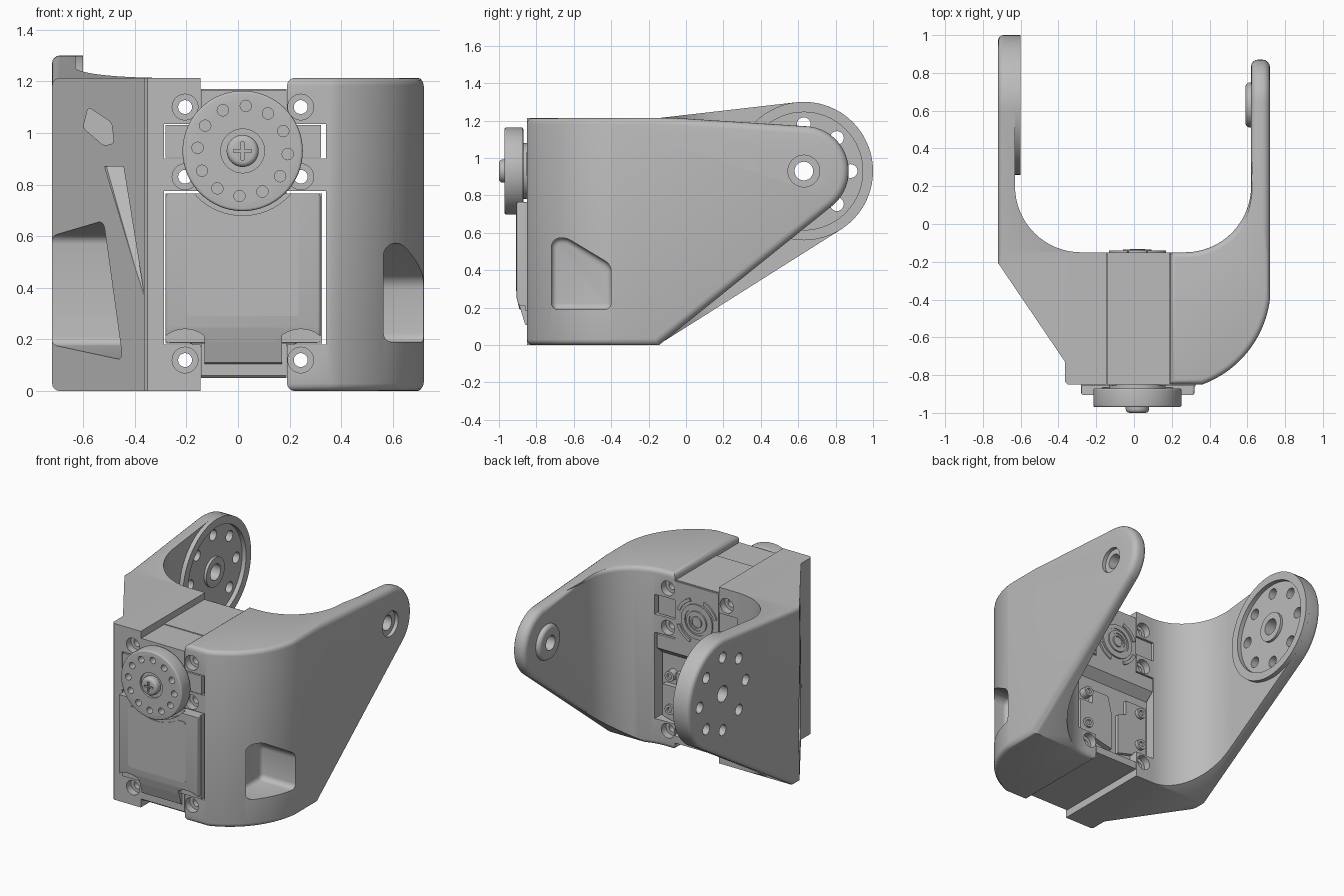
import bpy, bmesh, math
from math import sin, cos, pi, radians, atan2, acos, hypot
from mathutils import Vector

cube = bpy.data.objects.get("Cube")
if cube:
    bpy.data.objects.remove(cube, do_unlink=True)

grey = bpy.data.materials.new("plain grey")
grey.use_nodes = True
grey.diffuse_color = (0.5, 0.5, 0.5, 1)
grey.node_tree.nodes["Principled BSDF"].inputs["Base Color"].default_value = (0.5, 0.5, 0.5, 1)

PLACE = {"x": lambda u, v, t: (t, u, v),
         "y": lambda u, v, t: (u, t, v),
         "z": lambda u, v, t: (u, v, t)}
parts = []


def arc(c, r, a, b, n=16):
    return [(c[0] + r * cos(radians(a + (b - a) * i / n)),
             c[1] + r * sin(radians(a + (b - a) * i / n))) for i in range(n + 1)]


def circle(c, r, n=40):
    return arc(c, r, 0, 360, n)[:-1]


def rect(u0, u1, v0, v1):
    return [(u0, v0), (u1, v0), (u1, v1), (u0, v1)]


def prism(name, outlines, axis, a, b, rim=0, caps="b", rounding=0):
    """Extrude one or more outlines along an axis, with optional rounded edges."""
    if not isinstance(outlines[0], list):
        outlines = [outlines]
    bm = bmesh.new()
    ends, sides = {"a": set(), "b": set()}, []
    for pts in outlines:
        low = [bm.verts.new(PLACE[axis](u, v, a)) for u, v in pts]
        high = [bm.verts.new(PLACE[axis](u, v, b)) for u, v in pts]
        bm.faces.new(low)
        bm.faces.new(high)
        for i in range(len(pts)):
            j = (i + 1) % len(pts)
            bm.faces.new((low[i], low[j], high[j], high[i]))
            sides.append(bm.edges.get((low[i], high[i])))
    bmesh.ops.recalc_face_normals(bm, faces=bm.faces)
    if rounding:
        bmesh.ops.bevel(bm, geom=sides, offset=rounding, segments=4, profile=0.5, affect="EDGES")
    if rim:
        k = "xyz".index(axis)
        goal = [{"a": a, "b": b}[c] for c in caps]
        edges = [e for e in bm.edges
                 if any(all(abs(v.co[k] - g) < 1e-5 for v in e.verts) for g in goal)]
        bmesh.ops.bevel(bm, geom=edges, offset=rim, segments=4, profile=0.5, affect="EDGES")
    mesh = bpy.data.meshes.new(name)
    bm.to_mesh(mesh)
    bm.free()
    obj = bpy.data.objects.new(name, mesh)
    bpy.context.scene.collection.objects.link(obj)
    parts.append(obj)
    return obj


def boolean(targets, tool, operation="DIFFERENCE"):
    for obj in targets:
        mod = obj.modifiers.new("cut", "BOOLEAN")
        mod.operation, mod.solver, mod.object = operation, "EXACT", tool
        bpy.context.view_layer.update()
        graph = bpy.context.evaluated_depsgraph_get()
        mesh = bpy.data.meshes.new_from_object(obj.evaluated_get(graph))
        obj.modifiers.clear()
        obj.data = mesh
    parts.remove(tool)
    bpy.data.objects.remove(tool, do_unlink=True)


def cut(targets, *args, **kw):
    boolean(targets, prism("cutter", *args, **kw))


PIVOT = (0.63, 0.93)      # y, z of the arm joint
HORN = (0.018, 0.93)      # x, z of the motor shaft


def arm_profile(r, low, high):
    """Side outline: square block with edges running tangent to a round end."""
    def tangent(p, sign):
        dy, dz = p[0] - PIVOT[0], p[1] - PIVOT[1]
        return math.degrees(atan2(dz, dy) + sign * acos(r / hypot(dy, dz)))
    end = arc(PIVOT, r, tangent((-0.15, low), 1), tangent((-0.15, high), -1), 32)
    return [(-0.9, low), (-0.15, low)] + end + [(-0.15, high), (-0.9, high)]


# Left bracket: curved outer wall and slim arm
plan = ([(0.19, -0.85)] + arc((0.17, -0.33), 0.554, -69.8, 0, 20) + [(0.724, 1.1), (0.62, 1.1)]
        + arc((0.27, 0.2), 0.35, 0, -90) + [(0.19, -0.15)])
left = prism("left_bracket", plan, "z", 0, 1.213, rim=0.03, caps="ab")
boolean([left], prism("limit", arm_profile(0.24, -0.005, 1.22), "x", 0.1, 0.72, rim=0.04), "INTERSECT")

# Soften the inner edge of the slim arm
bm = bmesh.new()
bm.from_mesh(left.data)
inner = [e for e in bm.edges if len(e.link_faces) == 2 and e.calc_face_angle(0) > 0.9
         and all(abs(v.co.x - 0.62) < 1e-3 and v.co.y > 0.19 for v in e.verts)]
bmesh.ops.bevel(bm, geom=inner, offset=0.035, segments=4, profile=0.5, affect="EDGES")
bm.to_mesh(left.data)
bm.free()

# Right bracket: chamfered outer wall and wide arm
plan = ([(-0.145, -0.85), (-0.145, -0.15)] + arc((-0.28, 0.2), 0.35, -90, -180)
        + [(-0.63, 1.1), (-0.724, 1.1), (-0.724, -0.2), (-0.365, -0.73), (-0.365, -0.835), (-0.35, -0.85)])
right = prism("right_bracket", plan, "z", -0.1, 1.5)
boolean([right], prism("limit", arm_profile(0.37, 0, 1.213), "x", -0.72, 0, rim=0.03, caps="a"), "INTERSECT")

# Openings for the motor between the screw tabs
for z0, z1 in ((0.18, 0.775), (0.9, 1.035)):
    cut([left], rect(0, 0.34, z0, z1), "y", -1, 0)
    cut([right], rect(-0.287, 0, z0, z1), "y", -1, 0)

# Screw holes through the tabs, countersunk front and back
for bracket, x in ((left, 0.243), (right, -0.205)):
    spots = [(x, z) for z in (0.12, 0.83, 1.1)]
    cut([bracket], [circle(s, 0.027, 20) for s in spots], "y", -1, 0)
    for y0, y1 in ((-0.9, -0.8), (-0.2, -0.1)):
        cut([bracket], [circle(s, 0.05, 28) for s in spots], "y", y0, y1)

# Pockets in the outer walls
cut([left], [(-0.72, 0.19), (-0.4, 0.19), (-0.4, 0.43), (-0.65, 0.58), (-0.72, 0.56)],
    "x", 0.46, 0.9, rim=0.03, caps="a", rounding=0.035)
cut([right], [(-0.5, 0.66), (-0.61, 0.12), (-0.2, 0.18), (-0.2, 0.6)],
    "x", -0.9, -0.42, rounding=0.03)
cut([right], [(-0.6, 1.02), (-0.58, 1.1), (-0.49, 1.04), (-0.48, 0.96), (-0.52, 0.95)],
    "y", -0.9, -0.36, rounding=0.012)

# Slanted relief in the chamfered wall
bm = bmesh.new()
for p in ((-0.51, -0.5, 0.87), (-0.362, -0.56, 0.87), (-0.362, -0.74, 0.35)):
    for shift in ((0, 0, 0), (-0.3, -0.2, 0)):
        bm.verts.new(Vector(p) + Vector(shift))
bmesh.ops.convex_hull(bm, input=bm.verts)
bmesh.ops.recalc_face_normals(bm, faces=bm.faces)
relief = prism("relief", rect(0, 1, 0, 1), "x", 0, 1)
bm.to_mesh(relief.data)
bm.free()
boolean([right], relief)

# Slim arm joint
boss = prism("left_arm_boss", circle(PIVOT, 0.12), "x", 0.64, 0.59, rim=0.025)
cut([left, boss], circle(PIVOT, 0.05), "x", 0.5, 0.8)
cut([left], circle(PIVOT, 0.085), "x", 0.695, 0.8)

# Wide arm joint: raised rim, hub and a ring of bolt holes
ring = prism("right_arm_rim", circle(PIVOT, 0.37, 64), "x", -0.65, -0.6)
cut([ring], circle(PIVOT, 0.315, 64), "x", -0.7, -0.5)
hub = prism("right_arm_hub", circle(PIVOT, 0.1), "x", -0.65, -0.612)
cut([right, hub], circle(PIVOT, 0.055), "x", -0.8, -0.5)
cut([right], [circle(p, 0.037, 20) for p in circle(PIVOT, 0.25, 8)], "x", -0.8, -0.5)

# Motor housing
prism("motor_core", [(-0.85, 0.06), (-0.84, 0.05), (-0.15, 0.05), (-0.15, 0.1), (-0.21, 0.13),
                     (-0.21, 0.62), (-0.15, 0.67), (-0.15, 1.165), (-0.85, 1.165)], "x", -0.143, 0.188)
prism("motor_lower_case", rect(-0.28, 0.325, 0.185, 0.765), "y", -0.86, -0.21)
prism("motor_upper_case", rect(-0.28, 0.322, 0.905, 1.03), "y", -0.855, -0.16)
prism("rear_ledge", [(-0.22, 0.61), (-0.15, 0.67), (-0.15, 0.765), (-0.22, 0.765)], "x", -0.28, 0.325)
prism("housing_seam", rect(-0.143, 0.188, 1.16, 1.17), "y", -0.6, -0.16)

# Front cover with clearance for horn and screws
cover = prism("front_cover", [(-0.84, 0.185), (-0.89, 0.19), (-0.905, 0.25), (-0.905, 0.765), (-0.84, 0.765)],
              "x", -0.28, 0.32, rim=0.012, caps="ab")
cut([cover], circle(HORN, 0.25, 64), "y", -1, -0.865)
cut([cover], [circle((x, 0.12), 0.12) for x in (-0.205, 0.243)], "y", -1, -0.862)
prism("cover_chin", [(-0.84, 0.1), (-0.86, 0.11), (-0.9, 0.24), (-0.84, 0.3)], "x", -0.13, 0.17)
label = prism("cover_panel", rect(-0.2, 0.235, 0.29, 0.71), "y", -0.9, -0.909, rounding=0.015)
cut([label], circle(HORN, 0.27, 64), "y", -1, -0.8)

# Output horn with bolt ring and centre screw
prism("horn_neck", circle(HORN, 0.15), "y", -0.84, -0.88)
horn = prism("output_horn", circle(HORN, 0.233, 64), "y", -0.87, -0.97, rim=0.01, caps="ab")
ring_spots = arc(HORN, 0.175, -4, 326, 11)
cut([horn], [circle(p, 0.022, 16) for p in ring_spots], "y", -1.1, -0.89)
cut([horn], circle(HORN, 0.085), "y", -1.1, -0.955)
screw = prism("horn_screw", circle(HORN, 0.062), "y", -0.95, -1, rim=0.02)
cx, cz = HORN
for w, h in ((0.035, 0.006), (0.006, 0.035)):
    cut([screw], rect(cx - w, cx + w, cz - h, cz + h), "y", -1.1, -0.985)

# Rear idler with concentric rings and corner ribs
for i, r in enumerate((0.12, 0.075, 0.04)):
    idler = prism("rear_idler_%d" % i, circle(HORN, r), "y", -0.17, -0.14 + 0.004 * i)
    cut([idler], circle(HORN, r * 0.75), "y", -0.146 + 0.004 * i, 0)
for i in range(4):
    a = 45 + 90 * i
    rib = arc(HORN, 0.16, a - 25, a + 25, 8) + arc(HORN, 0.138, a + 25, a - 25, 8)
    prism("rear_rib_%d" % i, rib, "y", -0.17, -0.14)

# Rear lower panels and screws
prism("rear_panel_left", [(0.04, 0.14), (0.3, 0.2), (0.3, 0.42), (0.2, 0.42), (0.2, 0.52), (0.07, 0.52), (0.04, 0.4)],
      "y", -0.22, -0.175)
prism("rear_panel_right", [(-0.02, 0.14), (-0.25, 0.2), (-0.25, 0.55), (-0.09, 0.55), (-0.09, 0.45), (-0.02, 0.42)],
      "y", -0.22, -0.185)
for i, spot in enumerate([(x, z) for x in (-0.2, 0.24) for z in (0.26, 0.49)]):
    post = prism("rear_screw_%d" % i, circle(spot, 0.035, 20), "y", -0.22, -0.16)
    cut([post], circle(spot, 0.018, 16), "y", -0.175, 0)

# Colour and shading
for obj in parts:
    obj.data.materials.clear()
    obj.data.materials.append(grey)
    for face in obj.data.polygons:
        face.material_index = 0
    bpy.ops.object.select_all(action="DESELECT")
    obj.select_set(True)
    bpy.context.view_layer.objects.active = obj
    bpy.ops.object.shade_smooth_by_angle(angle=radians(32))
